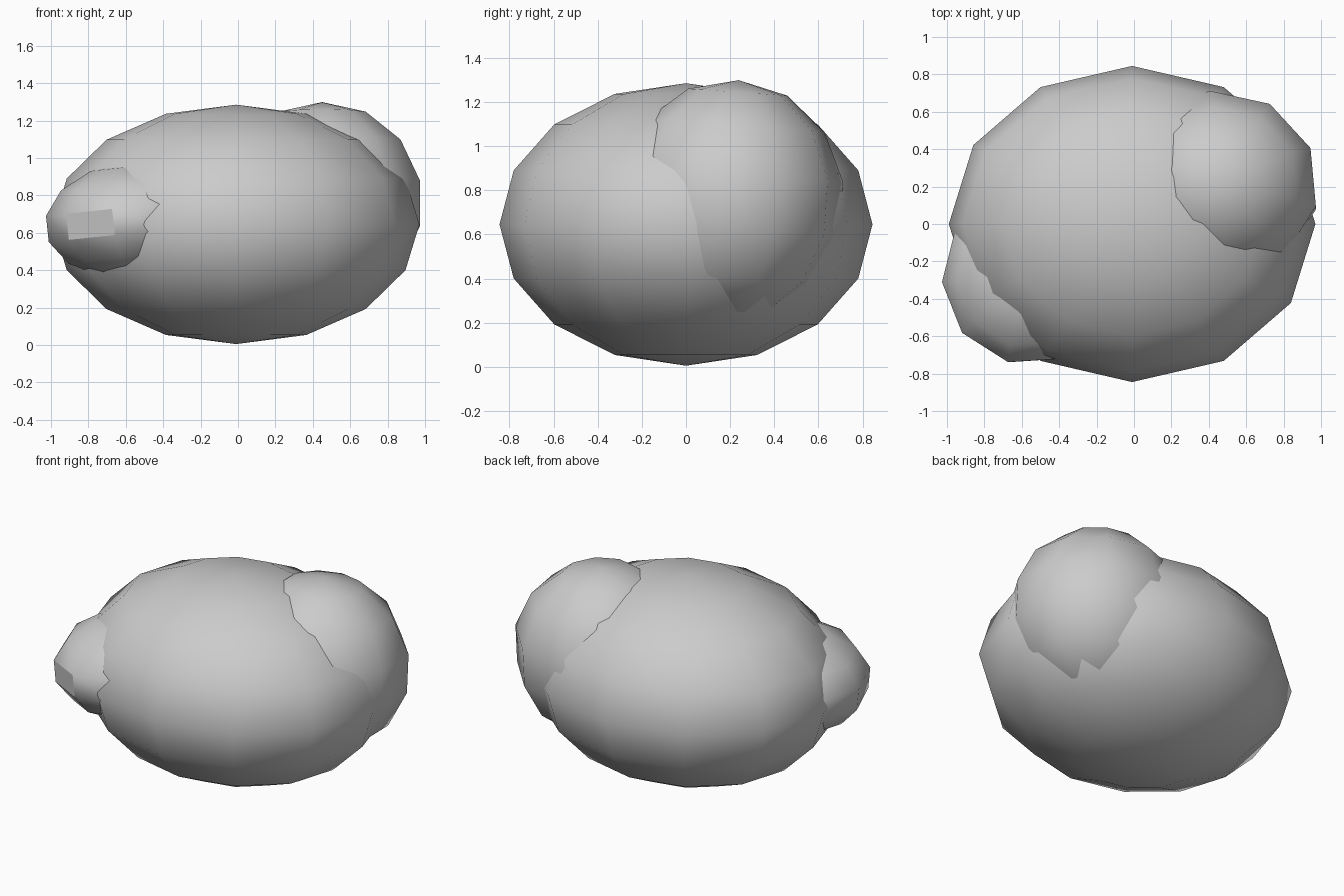
import bpy
from math import radians, cos, sin

if "Cube" in bpy.data.objects:
    bpy.data.objects.remove(bpy.data.objects["Cube"])

grey = bpy.data.materials.new("stone grey")
grey.diffuse_color = (0.6, 0.6, 0.6, 1)
grey.use_nodes = True
grey.node_tree.nodes["Principled BSDF"].inputs["Base Color"].default_value = grey.diffuse_color


def boulder(name, centre, radii, segments, rings, tilt=(0, 0), spin=0):
    """Smooth low-poly ellipsoid, spun about its pole, scaled, then tilted."""
    bpy.ops.mesh.primitive_uv_sphere_add(segments=segments, ring_count=rings, radius=1)
    ob = bpy.context.object
    ob.name = name
    ob.data.materials.append(grey)
    ob.rotation_euler = (0, 0, radians(spin))
    bpy.ops.object.transform_apply(location=False, rotation=True, scale=False)
    ob.scale = radii
    bpy.ops.object.transform_apply(location=False, rotation=False, scale=True)
    ob.rotation_euler = (radians(tilt[0]), radians(tilt[1]), 0)
    bpy.ops.object.transform_apply(location=False, rotation=True, scale=False)
    ob.location = centre
    bpy.ops.object.shade_smooth()
    return ob


# large central stone
boulder("main_stone", (-0.01, 0, 0.645), (0.98, 0.845, 0.64), 12, 8)

# upper stone at the back right
boulder("upper_stone", (0.45, 0.20, 0.75), (0.55, 0.52, 0.55), 10, 7, (-4, 0), 5)

# small stone at the front left
small = boulder("small_stone", (-0.55, -0.28, 0.67), (0.485, 0.485, 0.315), 10, 7, (0, -6), 21.7)

# one flat chipped facet on the small stone
a = radians(219.7)
chip = max(small.data.polygons, key=lambda p: p.normal.x * cos(a) + p.normal.y * sin(a))
chip.use_smooth = False
